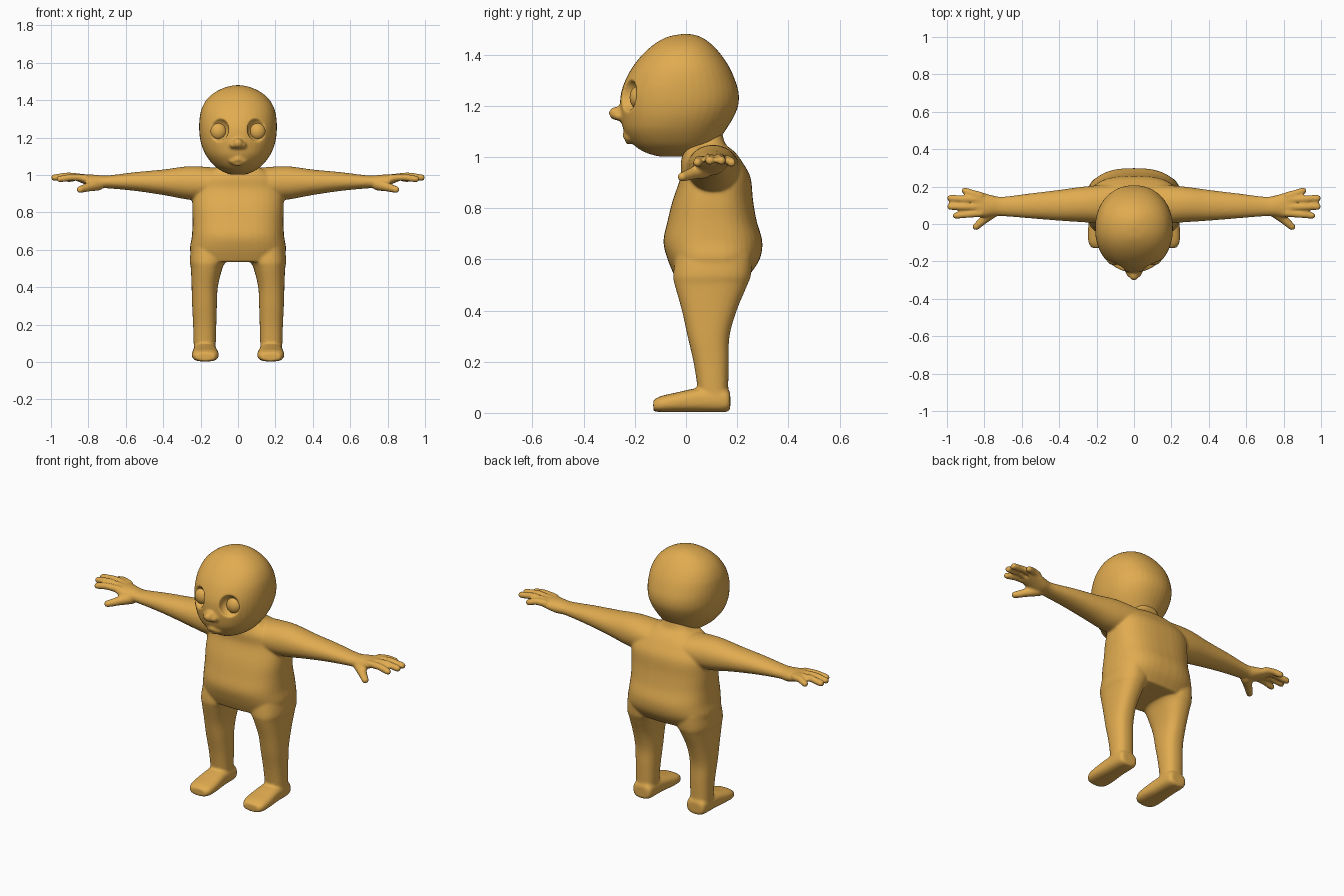
import bpy
import bmesh
import math
from mathutils import Vector, Matrix

if "Cube" in bpy.data.objects:
    bpy.data.objects.remove(bpy.data.objects["Cube"], do_unlink=True)

clay = bpy.data.materials.new("warm ochre")
clay.use_nodes = True
clay.diffuse_color = (0.75, 0.41, 0.08, 1)
clay.node_tree.nodes["Principled BSDF"].inputs["Base Color"].default_value = clay.diffuse_color


def spline(rows, steps=5):
    """Smooth in-between sections."""
    out = []
    for i in range(len(rows) - 1):
        quad = [rows[max(i - 1, 0)], rows[i], rows[i + 1], rows[min(i + 2, len(rows) - 1)]]
        for k in range(steps):
            t = k / steps
            out.append([0.5 * (2 * b + (c - a) * t + (2 * a - 5 * b + 4 * c - d) * t * t
                               + (3 * b - a - 3 * c + d) * t ** 3) for a, b, c, d in zip(*quad)])
    return out + [list(rows[-1])]


def loft(bm, axis, rows, power=2.0, side=1, sides=40):
    """Closed tube; rows are (position, centre, centre, radius, radius)."""
    others = [i for i in range(3) if i != axis]
    rings = []
    for pos, c1, c2, r1, r2 in spline(rows):
        ring = []
        for k in range(sides):
            a = math.tau * k / sides
            ca, sa = math.cos(a), math.sin(a)
            co = [0, 0, 0]
            co[axis] = pos
            co[others[0]] = c1 + r1 * math.copysign(abs(ca) ** (2 / power), ca)
            co[others[1]] = c2 + r2 * math.copysign(abs(sa) ** (2 / power), sa)
            co[0] *= side
            ring.append(bm.verts.new(co))
        rings.append(ring)
    for lo, hi in zip(rings, rings[1:]):
        for k in range(sides):
            n = (k + 1) % sides
            bm.faces.new((lo[k], lo[n], hi[n], hi[k]))
    bm.faces.new(rings[0][::-1])
    bm.faces.new(rings[-1])


def ball(bm, centre, radii):
    m = Matrix.Translation(centre) @ Matrix.Diagonal((*radii, 1))
    bmesh.ops.create_uvsphere(bm, u_segments=32, v_segments=20, radius=1, matrix=m)


def capsule(bm, a, b, r1, r2):
    a, b = Vector(a), Vector(b)
    d = b - a
    m = Matrix.Translation((a + b) / 2) @ d.to_track_quat('Z', 'Y').to_matrix().to_4x4()
    bmesh.ops.create_cone(bm, cap_ends=True, segments=20, radius1=r1, radius2=r2,
                          depth=d.length, matrix=m)
    ball(bm, a, (r1,) * 3)
    ball(bm, b, (r2,) * 3)


def make(name, bm):
    bmesh.ops.recalc_face_normals(bm, faces=bm.faces)
    me = bpy.data.meshes.new(name)
    bm.to_mesh(me)
    bm.free()
    ob = bpy.data.objects.new(name, me)
    bpy.context.collection.objects.link(ob)
    me.materials.append(clay)
    return ob


def remesh(ob, size):
    m = ob.modifiers.new("fuse", 'REMESH')
    m.mode = 'VOXEL'
    m.voxel_size = size


def smooth(ob, times):
    m = ob.modifiers.new("soften", 'SMOOTH')
    m.factor = 0.5
    m.iterations = times


def finish(ob):
    bpy.ops.object.select_all(action='DESELECT')
    ob.select_set(True)
    bpy.context.view_layer.objects.active = ob
    bpy.ops.object.convert(target='MESH')
    if not ob.data.materials:
        ob.data.materials.append(clay)
    bpy.ops.object.shade_smooth()


# Torso with neck
bm = bmesh.new()
loft(bm, 2, [(1.10, 0, .07, .07, .07), (1.05, 0, .075, .10, .08), (1.02, 0, .09, .16, .10),
             (.98, 0, .10, .215, .12), (.92, 0, .115, .24, .137), (.83, 0, .105, .245, .157),
             (.75, 0, .102, .243, .174), (.67, 0, .105, .247, .193), (.60, 0, .108, .257, .18),
             (.535, 0, .10, .235, .145)], 2.6)

for s in (1, -1):
    # Leg
    loft(bm, 2, [(.62, .155, .11, .095, .15), (.54, .162, .102, .096, .152),
                 (.50, .168, .098, .084, .142), (.40, .178, .091, .070, .107),
                 (.30, .179, .088, .066, .082), (.20, .178, .098, .062, .069),
                 (.10, .178, .105, .059, .060), (.03, .178, .108, .056, .056)], 2.4, s)
    # Foot
    loft(bm, 1, [(.173, .176, .045, .045, .033), (.15, .176, .05, .060, .047),
                 (.05, .176, .05, .064, .047), (-.04, .175, .041, .071, .038),
                 (-.10, .175, .034, .068, .031), (-.128, .175, .028, .050, .021)], 2.7, s)
    # Arm and palm
    loft(bm, 0, [(.08, .105, .95, .11, .085), (.25, .105, .957, .097, .09),
                 (.40, .10, .961, .082, .068), (.55, .097, .965, .067, .05),
                 (.70, .094, .963, .052, .034), (.76, .098, .965, .056, .036),
                 (.82, .102, .977, .068, .026), (.86, .106, .985, .060, .018)], 2.1, s)
    # Fingers
    for y0, y1, tip, z in ((.152, .178, .905, .982), (.129, .138, .982, .99),
                           (.091, .093, .982, .99), (.058, .045, .952, .982)):
        knuckle = (s * (.83 + tip) / 2, (y0 + y1) / 2, z + .006)
        capsule(bm, (s * .82, y0, .985), knuckle, .020, .019)
        capsule(bm, knuckle, (s * tip, y1, z - .004), .019, .018)
    # Thumb
    capsule(bm, (s * .75, .07, .95), (s * .80, .025, .935), .034, .024)
    capsule(bm, (s * .80, .025, .935), (s * .845, -.015, .922), .024, .019)

body = make("body", bm)
remesh(body, .007)
smooth(body, 7)
finish(body)

# Head
bm = bmesh.new()
loft(bm, 2, [(z, 0, (f + b) / 2, w, (b - f) / 2) for z, f, b, w in (
    (1.48, -.02, .02, .02), (1.468, -.075, .06, .07), (1.44, -.125, .10, .127),
    (1.40, -.17, .137, .17), (1.35, -.21, .17, .196), (1.30, -.237, .192, .206),
    (1.25, -.254, .206, .208), (1.20, -.258, .204, .204), (1.15, -.254, .183, .192),
    (1.10, -.242, .152, .168), (1.05, -.207, .118, .128), (1.02, -.165, .10, .085),
    (1.002, -.11, .05, .04))], 2.15)
# Nose
capsule(bm, (0, -.235, 1.168), (0, -.276, 1.17), .034, .026)
for s in (1, -1):
    ball(bm, (s * .024, -.262, 1.16), (.02, .022, .018))
    # Lips
    capsule(bm, (0, -.238, 1.085), (s * .038, -.225, 1.071), .013, .009)
    capsule(bm, (0, -.228, 1.058), (s * .026, -.219, 1.06), .011, .008)
head = make("head", bm)

# Eye socket cutter
bm = bmesh.new()
for s in (1, -1):
    ball(bm, (s * .108, -.235, 1.243), (.059, .052, .064))
cutter = make("eye_socket_cutter", bm)
cutter.hide_render = True
remesh(head, .007)
smooth(head, 4)
cut = head.modifiers.new("sockets", 'BOOLEAN')
cut.operation = 'DIFFERENCE'
cut.solver = 'EXACT'
cut.object = cutter
remesh(head, .006)
smooth(head, 3)
finish(head)
bpy.data.objects.remove(cutter, do_unlink=True)

# Eyeballs
for s, side in ((1, "left"), (-1, "right")):
    bm = bmesh.new()
    ball(bm, (s * .104, -.184, 1.232), (.044, .036, .046))
    finish(make(side + "_eyeball", bm))
